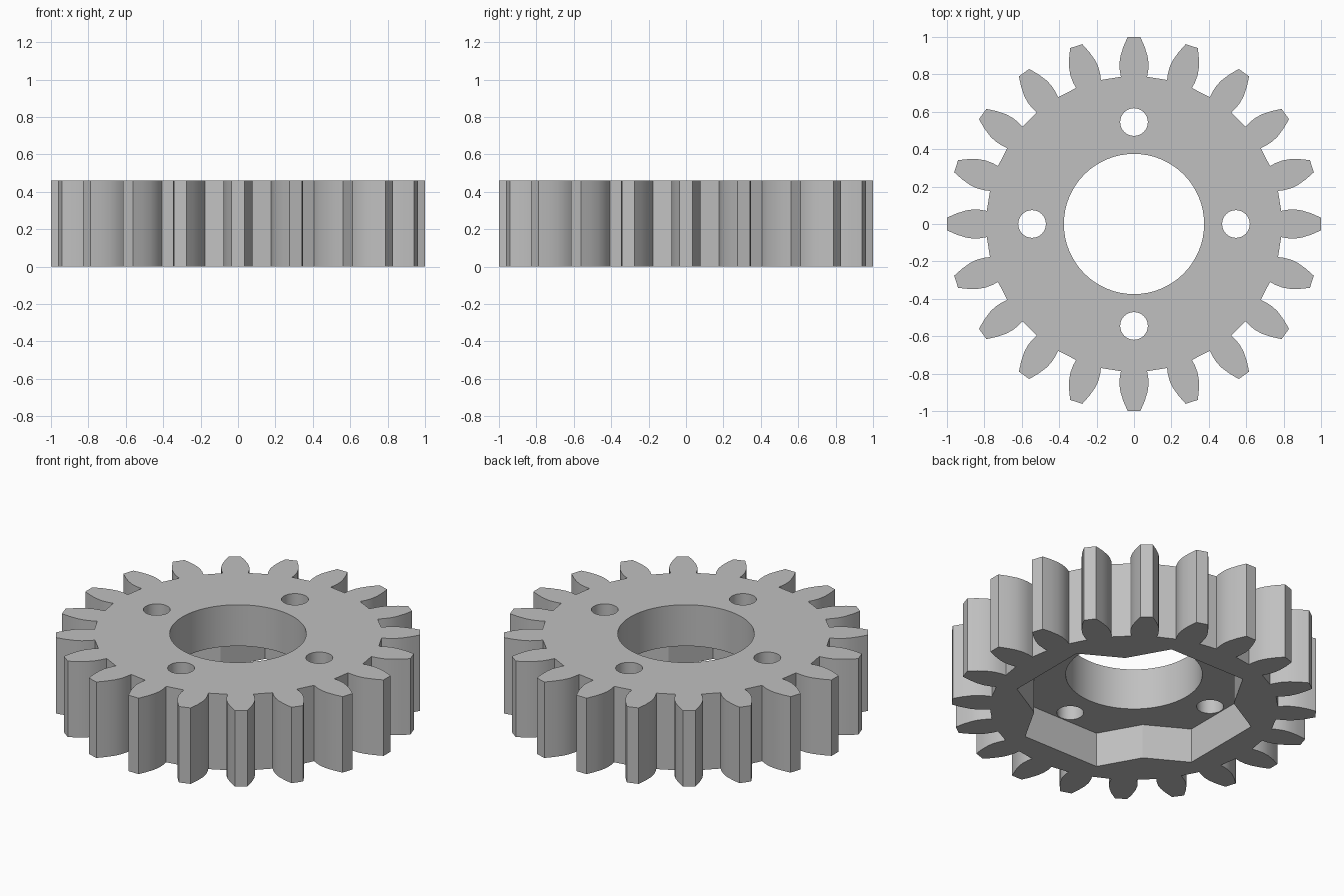
import bpy
import bmesh
from math import sin, cos, pi, radians

if "Cube" in bpy.data.objects:
    bpy.data.objects.remove(bpy.data.objects["Cube"], do_unlink=True)

HEIGHT = 0.46
RECESS = 0.21
TEETH = 20

grey = bpy.data.materials.new("plain grey")
grey.use_nodes = True
grey.diffuse_color = (0.53, 0.53, 0.53, 1)
grey.node_tree.nodes["Principled BSDF"].inputs["Base Color"].default_value = grey.diffuse_color


def prism(name, outline, z0, z1):
    """Extrude a flat outline between two heights."""
    bm = bmesh.new()
    face = bm.faces.new([bm.verts.new((x, y, z0)) for x, y in outline])
    top = bmesh.ops.extrude_face_region(bm, geom=[face])["geom"]
    moved = [v for v in top if isinstance(v, bmesh.types.BMVert)]
    bmesh.ops.translate(bm, verts=moved, vec=(0, 0, z1 - z0))
    bmesh.ops.recalc_face_normals(bm, faces=bm.faces)
    mesh = bpy.data.meshes.new(name)
    bm.to_mesh(mesh)
    bm.free()
    mesh.materials.append(grey)
    obj = bpy.data.objects.new(name, mesh)
    bpy.context.collection.objects.link(obj)
    return obj


def circle(radius, cx=0, cy=0, sides=64):
    return [(cx + radius * cos(2 * pi * i / sides), cy + radius * sin(2 * pi * i / sides))
            for i in range(sides)]


def repeat(points, count):
    """Repeat (along, across) points around the axis."""
    result = []
    for i in range(count):
        c, s = cos(2 * pi * i / count), sin(2 * pi * i / count)
        result += [(u * c - v * s, u * s + v * c) for u, v in points]
    return result


# Toothed body: one half flank, mirrored and repeated
flank = [(0.787, 0.070), (0.82, 0.076), (0.86, 0.078), (0.90, 0.072), (0.95, 0.056), (1.0, 0.034)]
tooth = [(r, -w) for r, w in flank] + [(r, w) for r, w in reversed(flank)]
gear = prism("gear_body", repeat(tooth, TEETH), 0, HEIGHT)

# Cutters: bore, four bolt holes and the notched recess underneath
corner = radians(22.2)
lobe = [(0.675 * cos(corner), -0.675 * sin(corner)),
        (0.675 * cos(corner), 0.675 * sin(corner)),
        (0.55 * cos(pi / 4), 0.55 * sin(pi / 4))]
cutters = [prism("recess_cutter", repeat(lobe, 4), -0.1, RECESS),
           prism("bore_cutter", circle(0.375), -0.2, HEIGHT + 0.1)]
for x, y in repeat([(0.545, 0)], 4):
    cutters.append(prism("bolt_hole_cutter", circle(0.074, x, y, 32), -0.2, HEIGHT + 0.1))

bpy.ops.object.select_all(action='DESELECT')
gear.select_set(True)
bpy.context.view_layer.objects.active = gear
for cutter in cutters:
    mod = gear.modifiers.new("cut", 'BOOLEAN')
    mod.operation = 'DIFFERENCE'
    mod.solver = 'EXACT'
    mod.object = cutter
    bpy.ops.object.modifier_apply(modifier=mod.name)
    bpy.data.objects.remove(cutter, do_unlink=True)

bpy.ops.object.shade_smooth_by_angle(angle=radians(28))
